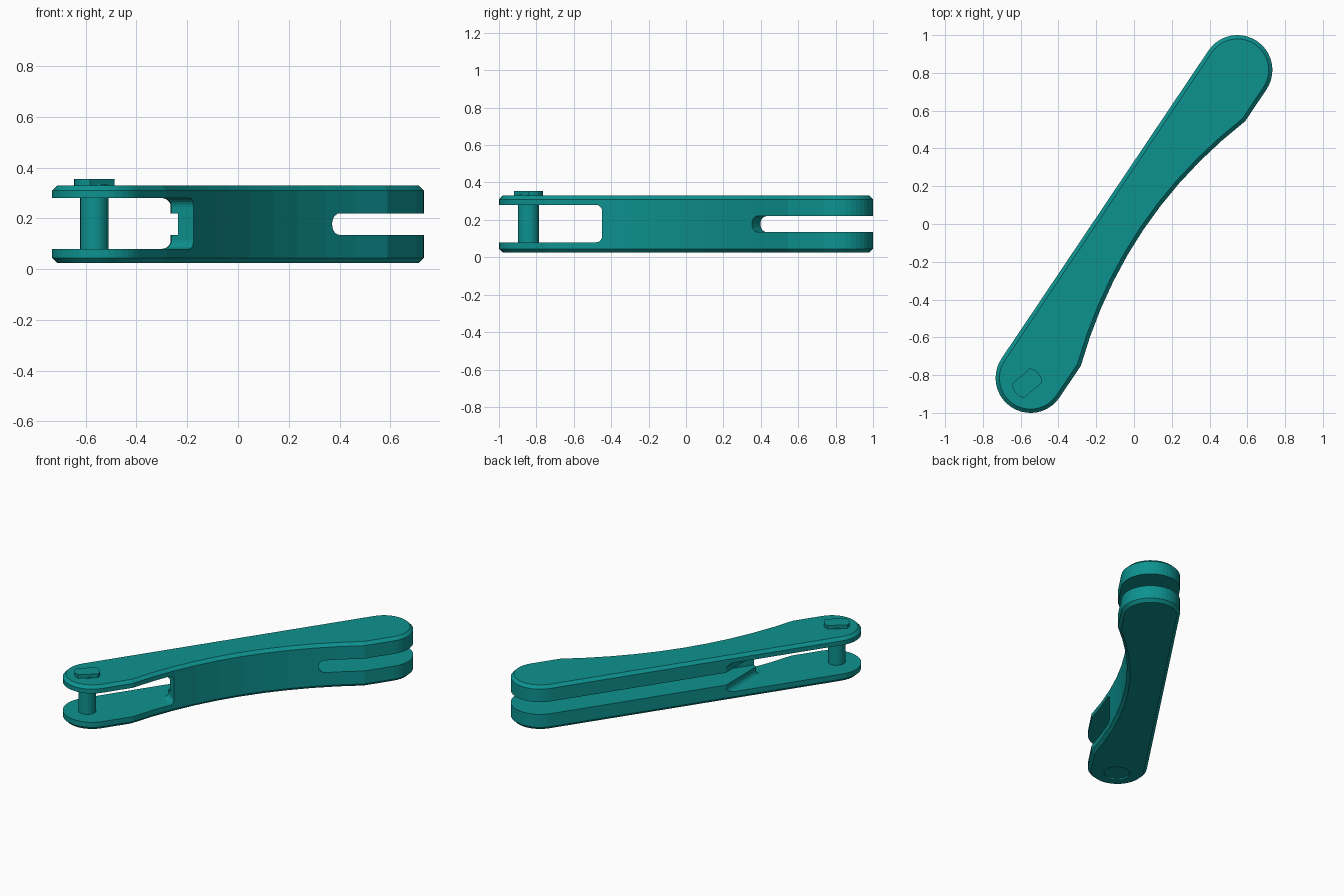
import bpy, bmesh, math
from mathutils import Vector

if "Cube" in bpy.data.objects:
    bpy.data.objects.remove(bpy.data.objects["Cube"])

teal = bpy.data.materials.new("teal")
teal.use_nodes = True
colour = (0.004, 0.29, 0.28, 1)
teal.diffuse_color = colour
teal.node_tree.nodes["Principled BSDF"].inputs["Base Color"].default_value = colour

# The handle lies diagonally: u runs along it, v across it
ANGLE = math.radians(56.1)
U = Vector((math.cos(ANGLE), math.sin(ANGLE), 0))
V = Vector((math.sin(ANGLE), -math.cos(ANGLE), 0))
R, HALF = 0.185, 0.982


def prism(name, outline, z0, z1, edge=0, segments=1):
    """Extrude a (u, v) outline and bevel its top and bottom rims."""
    bm = bmesh.new()
    base = bm.faces.new([bm.verts.new(U * u + V * v + Vector((0, 0, z0))) for u, v in outline])
    grown = bmesh.ops.extrude_face_region(bm, geom=[base])["geom"]
    top = [g for g in grown if isinstance(g, bmesh.types.BMVert)]
    bmesh.ops.translate(bm, verts=top, vec=(0, 0, z1 - z0))
    bmesh.ops.recalc_face_normals(bm, faces=bm.faces)
    if edge:
        rims = [e for e in bm.edges if abs(e.verts[0].co.z - e.verts[1].co.z) < 1e-5]
        bmesh.ops.bevel(bm, geom=rims, offset=edge, segments=segments,
                        profile=0.5, affect='EDGES')
    mesh = bpy.data.meshes.new(name)
    bm.to_mesh(mesh)
    bm.free()
    mesh.materials.append(teal)
    obj = bpy.data.objects.new(name, mesh)
    bpy.context.collection.objects.link(obj)
    return obj


def arc(cu, cv, r, start, end, n):
    angles = [math.radians(start + (end - start) * i / n) for i in range(n + 1)]
    return [(cu + r * math.cos(a), cv + r * math.sin(a)) for a in angles]


def cut(target, cutter):
    mod = target.modifiers.new("cut", 'BOOLEAN')
    mod.operation, mod.solver, mod.object = 'DIFFERENCE', 'EXACT', cutter
    bpy.context.view_layer.objects.active = target
    bpy.ops.object.modifier_apply(modifier=mod.name)
    bpy.data.objects.remove(cutter)


# Handle outline: two round ends, one straight side, one waisted side
waist = [(0.78 * t / 5, 0.058 + 0.127 * (t / 5) ** 2) for t in range(5, -6, -1)]
outline = arc(HALF, 0, R, -90, 90, 20) + waist + arc(-HALF, 0, R, 90, 270, 20)
handle = prism("handle", outline, 0.025, 0.33, 0.02)

# Wide pocket around the pin, with a slanted end towards the straight side
cut(handle, prism("wide_pocket", [(-1.4, 0.4), (-0.47, 0.4), (-0.47, 0), (-0.2, -0.185),
                                  (0.12, -0.4), (-1.4, -0.4)], 0.08, 0.28, 0.035, 5))
# Narrow through slot forming the fork
cut(handle, prism("fork_slot", [(0.5, -0.4), (1.4, -0.4), (1.4, 0.4), (0.5, 0.4)],
                  0.135, 0.22, 0.04, 6))
# Narrow groove along the straight side
cut(handle, prism("side_groove", [(-0.6, -0.4), (0.7, -0.4), (0.7, 0.03), (-0.6, 0.03)],
                  0.135, 0.22))

# Shallow round recess under the pin
PIN = -1.015
cut(handle, prism("pin_recess", arc(PIN, 0, 0.08, 0, 345, 23), 0, 0.035))

# Pin and its head with two flats
prism("pin", arc(PIN, 0, 0.056, 0, 345, 23), 0.04, 0.335)
tilt = math.radians(16)
head = []
for a, b in arc(0, 0, 0.08, -38, 38, 6) + arc(0, 0, 0.08, 142, 218, 6):
    head.append((PIN + a * math.cos(tilt) - b * math.sin(tilt),
                 a * math.sin(tilt) + b * math.cos(tilt)))
prism("pin_head", head, 0.32, 0.355)
